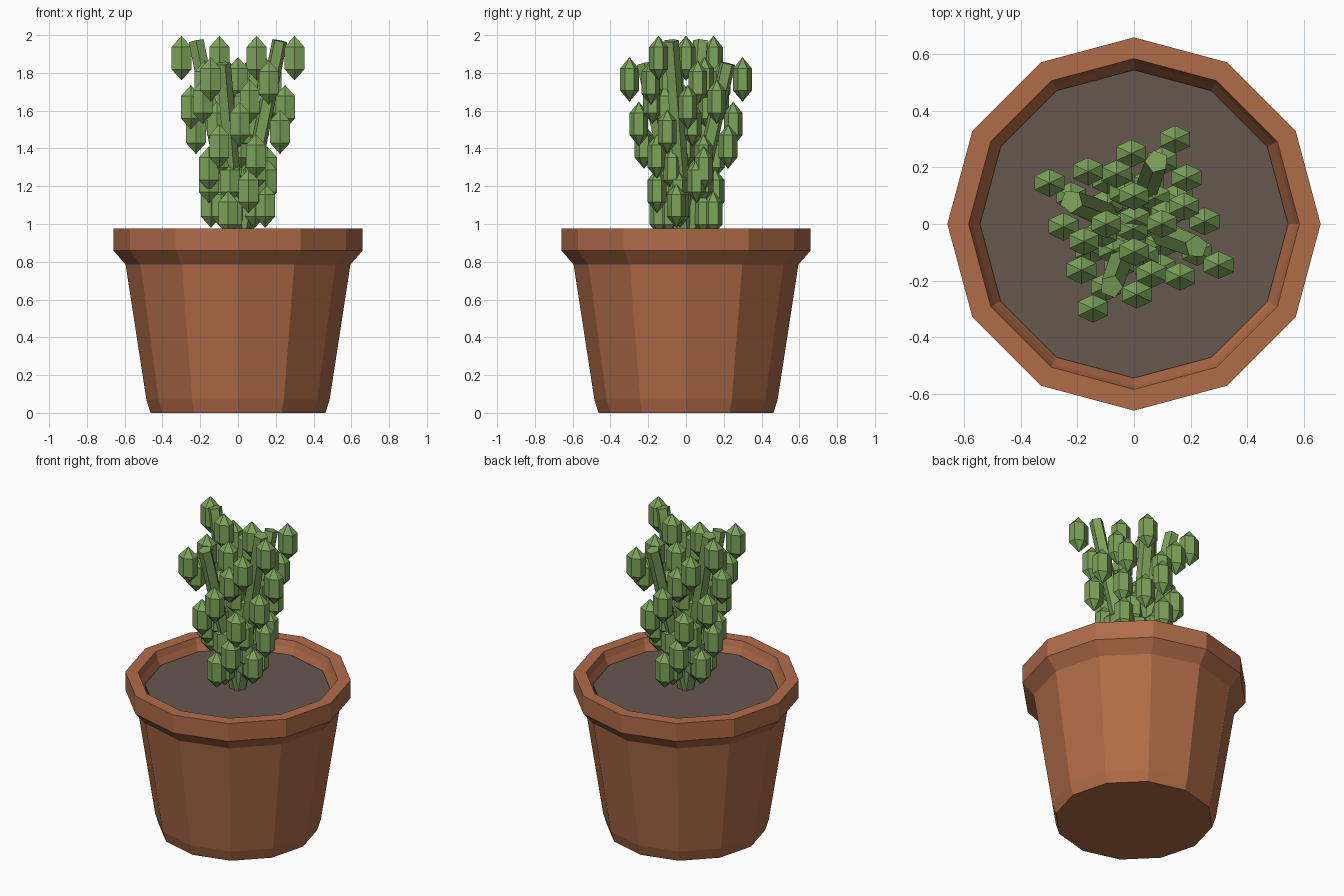
import bpy, bmesh, math
from mathutils import Matrix, Vector

if "Cube" in bpy.data.objects:
    bpy.data.objects.remove(bpy.data.objects["Cube"])


def material(name, color):
    m = bpy.data.materials.new(name)
    m.diffuse_color = (*color, 1)
    m.use_nodes = True
    m.node_tree.nodes["Principled BSDF"].inputs["Base Color"].default_value = m.diffuse_color
    return m


TERRACOTTA = material("terracotta", (0.434, 0.150, 0.064))
SOIL = material("soil", (0.133, 0.098, 0.078))
GREEN = material("cactus green", (0.202, 0.366, 0.102))


def finish(name, bm, mat):
    bmesh.ops.recalc_face_normals(bm, faces=bm.faces)
    mesh = bpy.data.meshes.new(name)
    bm.to_mesh(mesh)
    bm.free()
    mesh.materials.append(mat)
    obj = bpy.data.objects.new(name, mesh)
    bpy.context.collection.objects.link(obj)
    return obj


def lathe(name, profile, mat, sides=12):
    """Revolve (radius, z) points around z, with radius 0 closing the ends."""
    bm = bmesh.new()
    verts = [bm.verts.new((r, 0, z)) for r, z in profile]
    edges = [bm.edges.new(p) for p in zip(verts, verts[1:])]
    bmesh.ops.spin(bm, geom=verts + edges, cent=(0, 0, 0), axis=(0, 0, 1),
                   angle=2 * math.pi, steps=sides)
    bmesh.ops.remove_doubles(bm, verts=bm.verts, dist=1e-4)
    return finish(name, bm, mat)


# Pot with thick rim, and the soil disc inside it
lathe("pot", [(0, 0), (0.463, 0), (0.485, 0.07), (0.595, 0.785), (0.66, 0.86),
              (0.66, 0.975), (0.585, 0.975), (0.572, 0.935), (0.535, 0.86),
              (0, 0.86)], TERRACOTTA)
lathe("soil", [(0.54, 0.865), (0.545, 0.90), (0, 0.90)], SOIL)


def polar(r, a, z):
    return Vector((r * math.cos(a), r * math.sin(a), z))


# Four leaning stems, each carrying opposite pairs of pads that turn 1 radian per level
LEVELS = 7
for i in range(4):
    lean = math.radians(-20 + 90 * i)
    top_z, step, stem_top = (1.878, 0.13, 1.97) if i % 2 == 0 else (1.765, 0.118, 1.85)

    # Stem: five-sided prism along the leaning axis
    base, tip = Vector((0, 0, 0.88)), polar(0.235, lean, stem_top)
    axis = tip - base
    bm = bmesh.new()
    bmesh.ops.create_cone(
        bm, segments=5, cap_ends=True, radius1=0.044, radius2=0.042, depth=axis.length,
        matrix=Matrix.Translation((base + tip) / 2)
        @ axis.to_track_quat('Z', 'Y').to_matrix().to_4x4())
    finish(f"stem_{i + 1}", bm, GREEN)

    # Pads: squashed low-poly spheres, all facing the same way
    bm = bmesh.new()
    for k in range(LEVELS):
        centre = polar(0.2115 - 0.0305 * k, lean, top_z - step * k)
        turn = lean + math.radians(-16) - k
        for side in (0, math.pi):
            pos = centre + polar(0.124, turn + side, 0)
            bmesh.ops.create_uvsphere(
                bm, u_segments=6, v_segments=3, radius=1,
                matrix=Matrix.Translation(pos) @ Matrix.Diagonal((0.07, 0.057, 0.118, 1)))
    finish(f"pads_{i + 1}", bm, GREEN)
